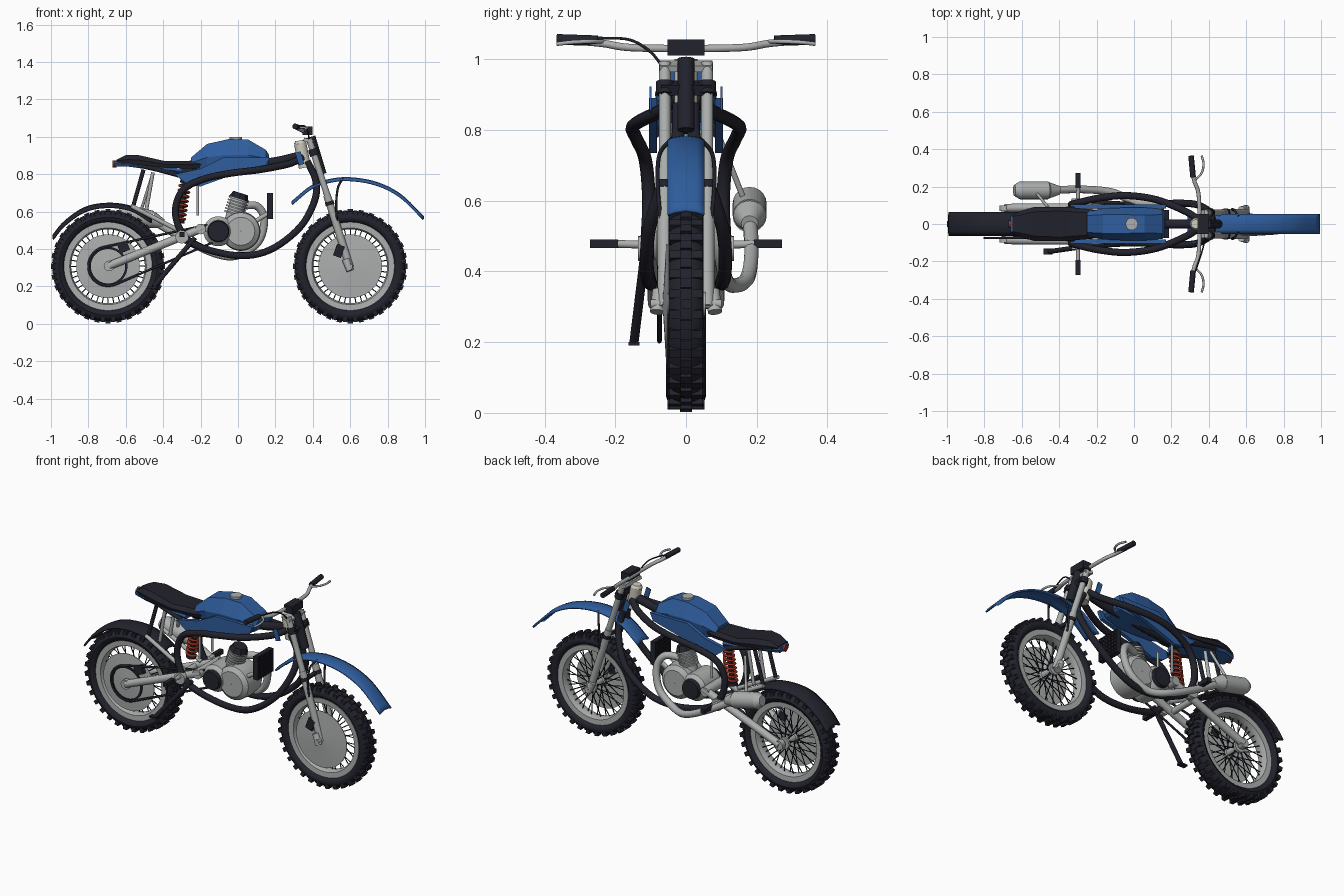
import bpy, bmesh, math
from mathutils import Vector, Matrix

if "Cube" in bpy.data.objects:
    bpy.data.objects.remove(bpy.data.objects["Cube"])

def material(name, c):
    m = bpy.data.materials.new(name)
    m.diffuse_color = (*c, 1)
    m.use_nodes = True
    m.node_tree.nodes["Principled BSDF"].inputs["Base Color"].default_value = m.diffuse_color
    return m
BLUE = material("blue", (.028, .11, .34))
DARK = material("dark", (.016, .016, .026))
GREY = material("light grey", (.41, .43, .42))
CREAM = material("cream", (.62, .60, .50))
RED = material("red", (.32, .03, .015))

# ---------- helpers ----------
def finish(bm, name, mat, angle=35):
    bmesh.ops.recalc_face_normals(bm, faces=bm.faces)
    me = bpy.data.meshes.new(name)
    bm.to_mesh(me); bm.free()
    me.materials.append(mat)
    if angle:
        me.polygons.foreach_set("use_smooth", [True] * len(me.polygons))
        me.set_sharp_from_angle(angle=math.radians(angle))
    ob = bpy.data.objects.new(name, me)
    bpy.context.collection.objects.link(ob)
    return ob

def cyl(bm, a, b, r1, r2=None, n=20):
    a, b = Vector(a), Vector(b)
    q = (b - a).to_track_quat('Z', 'Y').to_matrix().to_4x4()
    bmesh.ops.create_cone(bm, cap_ends=True, segments=n, radius1=r1, radius2=r1 if r2 is None else r2,
                          depth=(b - a).length, matrix=Matrix.Translation((a + b) / 2) @ q)

def box(bm, c, s, ry=0):
    m = Matrix.Translation(c) @ Matrix.Rotation(ry, 4, 'Y') @ Matrix.Diagonal((*s, 1))
    bmesh.ops.create_cube(bm, size=1, matrix=m)

def rod(name, mat, *segs):
    bm = bmesh.new()
    for s in segs: cyl(bm, *s)
    return finish(bm, name, mat)

def boxes(name, mat, *bs):
    bm = bmesh.new()
    for b in bs: box(bm, *b)
    return finish(bm, name, mat, 0)

def spline(pts, n=6):
    p = [Vector(v) for v in pts]
    p = [2 * p[0] - p[1]] + p + [2 * p[-1] - p[-2]]
    out = []
    for i in range(1, len(p) - 2):
        a, b, c, d = p[i - 1:i + 3]
        for k in range(n):
            t = k / n
            out.append(.5 * (2 * b + (c - a) * t + (2 * a - 5 * b + 4 * c - d) * t * t + (3 * b - a - 3 * c + d) * t ** 3))
    return out + [p[-2]]

def tube(name, mat, pts, r, n=6, closed=False):
    pts = spline(pts, n) if n else pts
    cu = bpy.data.curves.new(name, 'CURVE')
    cu.dimensions = '3D'; cu.bevel_depth = r; cu.bevel_resolution = 3; cu.use_fill_caps = True
    s = cu.splines.new('POLY'); s.points.add(len(pts) - 1); s.use_cyclic_u = closed
    for q, p in zip(s.points, pts): q.co = (*p, 1)
    tmp = bpy.data.objects.new(name + "_path", cu)
    bpy.context.collection.objects.link(tmp)
    bpy.context.view_layer.update()
    me = bpy.data.meshes.new_from_object(tmp.evaluated_get(bpy.context.evaluated_depsgraph_get()))
    bpy.data.objects.remove(tmp)
    bm = bmesh.new(); bm.from_mesh(me)
    return finish(bm, name, mat, 50)

def revolve(name, mat, prof, c, n=64, angle=35):
    # profile of (radius, y) turned about the y axis
    bm = bmesh.new()
    rings = [[bm.verts.new((c[0] + r * math.cos(t), y, c[1] + r * math.sin(t))) for r, y in prof]
             for t in (2 * math.pi * i / n for i in range(n))]
    for i in range(n):
        a, b = rings[i], rings[(i + 1) % n]
        for j in range(len(prof)):
            k = (j + 1) % len(prof)
            bm.faces.new((a[j], a[k], b[k], b[j]))
    return finish(bm, name, mat, angle)

def loft(name, mat, secs, angle=0):
    # sections: x, z bottom, z top, half width at bottom / middle / top
    bm = bmesh.new(); rings = []
    for x, zb, zt, wb, wm, wt in secs:
        zm = zb + (zt - zb) * .5
        half = [(wb, zb), (wm, zm), (wt, zt)]
        loop = half + [(-y, z) for y, z in reversed(half)]
        rings.append([bm.verts.new((x, y, z)) for y, z in loop])
    for a, b in zip(rings, rings[1:]):
        for j in range(6): bm.faces.new((a[j], a[(j + 1) % 6], b[(j + 1) % 6], b[j]))
    bm.faces.new(rings[0]); bm.faces.new(rings[-1])
    return finish(bm, name, mat, angle)

def fender(name, mat, pts, w, drop=.012):
    bm = bmesh.new(); rows = []
    path = spline([(x, 0, z) for x, z in pts], 5)
    for p in path:
        rows.append([bm.verts.new((p.x, w * u, p.z - drop * u * u)) for u in (-1, -.6, 0, .6, 1)])
    for a, b in zip(rows, rows[1:]):
        for j in range(4): bm.faces.new((a[j], a[j + 1], b[j + 1], b[j]))
    ob = finish(bm, name, mat, 40)
    so = ob.modifiers.new("thickness", 'SOLIDIFY'); so.thickness = .01
    return ob

def plate(name, mat, poly, y0, y1):
    bm = bmesh.new()
    f = bm.faces.new([bm.verts.new((x, y0, z)) for x, z in poly])
    ex = bmesh.ops.extrude_face_region(bm, geom=[f])
    bmesh.ops.translate(bm, verts=[v for v in ex['geom'] if isinstance(v, bmesh.types.BMVert)], vec=(0, y1 - y0, 0))
    return finish(bm, name, mat, 0)

# ---------- wheels ----------
for name, cx, w in (("front", .60, .05), ("rear", -.695, .056)):
    c = (cx, .308)
    ring = [(.262 + .034 * math.cos(t), w * math.sin(t)) for t in (2 * math.pi * i / 16 for i in range(16))]
    ring = [(r if r > .255 else max(r, .232), y) for r, y in ring]
    revolve(name + "_tyre", DARK, ring, c)
    revolve(name + "_rim", GREY, [(.236, -.036), (.236, .036), (.205, .034), (.197, .012), (.197, -.012), (.205, -.034)], c)
    revolve(name + "_hub", GREY, [(.008, -.06), (.03, -.06), (.03, -.04), (.02, -.035), (.02, .035), (.034, .04), (.034, .055), (.008, .055)], c, 32)
    revolve(name + "_disc", GREY, [(.006, -.066), (.17, -.056), (.17, -.052), (.006, -.054)], c, 64)
    bm, sp = bmesh.new(), bmesh.new()
    for i in range(32):
        t = 2 * math.pi * i / 32
        for off, y, ln in ((0, 0, .034), (.5, .62, .03), (.5, -.62, .03)):
            a = t + off * math.pi / 16
            r = .292 if y == 0 else .286
            m = Matrix.Translation((cx, 0, .308)) @ Matrix.Rotation(-a, 4, 'Y') @ Matrix.Translation((r, y * w, 0))
            bmesh.ops.create_cube(bm, size=1, matrix=m @ Matrix.Diagonal((.026, w * .62, ln * .8, 1)))
    for i in range(40):
        a = 2 * math.pi * i / 40
        b = a + (.35 if i % 4 < 2 else -.35)
        y = .042 if i % 2 else -.042
        cyl(sp, (cx + .026 * math.cos(b), y, .308 + .026 * math.sin(b)),
            (cx + .2 * math.cos(a), y * .1, .308 + .2 * math.sin(a)), .0028, n=6)
    finish(bm, name + "_tread_blocks", DARK, 0)
    finish(sp, name + "_spokes", DARK)
    rod(name + "_axle", GREY, ((cx, -.1, .308), (cx, .1, .308), .013))

# ---------- fork and steering ----------
for s, n in ((1, "left"), (-1, "right")):
    y = .06 * s
    rod(n + "_fork", GREY, ((.38, y, .99), (.51, y, .585), .017), ((.475, y, .69), (.6, y, .3), .0205))
    rod(n + "_axle_lug", GREY, ((.575, s * .075, .345), (.6, s * .082, .285), .02))
    rod(n + "_fork_clamp", DARK, ((.398, y, .935), (.41, y, .9), .025), ((.487, y, .655), (.493, y, .635), .024))
    boxes(n + "_fork_guard", BLUE, ((.33, s * .1, .885), (.03, .006, .07), -.3))
    # fender brace straps
    tube(n + "_fender_brace", DARK, [(.56, s * .04, .775), (.535, s * .075, .73), (.525, s * .08, .64), (.53, s * .07, .53)], .006)
boxes("fork_bridge", DARK, ((.405, 0, .918), (.045, .14, .03), .3), ((.49, 0, .643), (.02, .12, .016), .3))
boxes("top_clamp", GREY, ((.375, 0, .98), (.05, .15, .018), .3))
rod("steering_stem", DARK, ((.39, 0, 1.0), (.45, 0, .80), .024))
rod("head_tube", CREAM, ((.332, 0, .965), (.358, 0, .835), .033), ((.33, 0, .98), (.332, 0, .965), .024, .033))
boxes("instrument_box", DARK, ((.372, 0, 1.033), (.055, .106, .045)))
tube("handlebar", GREY, [(.305, -.36, 1.055), (.32, -.24, 1.045), (.345, -.16, 1.033), (.35, 0, 1.03),
                         (.345, .16, 1.033), (.32, .24, 1.045), (.305, .36, 1.055)], .011)
for s, n in ((1, "left"), (-1, "right")):
    rod(n + "_grip", DARK, ((.305, s * .365, 1.056), (.316, s * .25, 1.052), .015))
    tube(n + "_lever", GREY, [(.325, s * .235, 1.05), (.36, s * .27, 1.05), (.372, s * .32, 1.048), (.362, s * .365, 1.043)], .006)
tube("control_cable", DARK, [(.33, -.25, 1.06), (.36, -.16, 1.055), (.375, -.1, 1.02), (.38, -.06, .97)], .004)

# ---------- fenders ----------
fender("front_fender", BLUE, [(.285, .655), (.39, .74), (.49, .775), (.6, .784), (.74, .76), (.87, .695), (.995, .575)], .053)
fender("rear_fender", DARK, [(-.993, .475), (-.93, .55), (-.82, .625), (-.695, .648), (-.57, .63), (-.46, .565)], .064, .02)

# ---------- frame ----------
for s, n in ((1, "left"), (-1, "right")):
    tube(n + "_frame_loop", DARK, [(x, y * s, z) for x, y, z in (
        (.345, .025, .89), (.27, .07, .855), (.12, .13, .825), (-.04, .152, .805), (-.18, .14, .775), (-.295, .115, .715),
        (-.335, .105, .60), (-.295, .11, .48), (-.2, .11, .41), (0, .10, .365), (.17, .11, .395), (.33, .105, .515),
        (.41, .06, .66), (.415, .025, .77), (.37, .02, .87))], .019)
    tube(n + "_subframe", DARK, [(-.62, s * .05, .865), (-.45, s * .07, .83), (-.3, s * .085, .79)], .013)
    rod(n + "_rear_strut", DARK, ((-.505, s * .06, .825), (-.56, s * .06, .63), .011))
    rod(n + "_rear_stay", GREY, ((-.455, s * .05, .81), (-.49, s * .05, .61), .01),
        ((-.215, s * .06, .76), (-.215, s * .06, .58), .007))
    # swingarm
    rod(n + "_swingarm", GREY, ((-.18, s * .09, .515), (-.69, s * .086, .31), .022), ((-.69, s * .07, .31), (-.69, s * .1, .31), .028),
        ((-.3, s * .075, .49), (-.57, s * .07, .63), .012))
    # footpegs
    rod(n + "_footpeg_mount", GREY, ((-.3, s * .1, .465), (-.3, s * .135, .465), .035), ((-.3, s * .11, .475), (-.3, s * .2, .478), .011))
    boxes(n + "_footpeg", DARK, ((-.3, s * .232, .478), (.026, .08, .025)))
    # side panels
    plate(n + "_side_panel", BLUE, [(.17, .89), (.15, .845), (-.02, .80), (-.2, .735), (-.27, .745), (-.34, .80), (-.2, .83), (-.08, .89)], s * .082, s * .104)
rod("swingarm_pivot", GREY, ((-.2, -.11, .507), (-.2, .11, .507), .028))
rod("swingarm_bridge", GREY, ((-.34, -.08, .45), (-.34, .08, .45), .018))
tube("backbone", DARK, [(.34, 0, .9), (.15, 0, .86), (-.3, 0, .81)], .025)

# ---------- tank and seat ----------
loft("fuel_tank", BLUE, [(-.25, .83, .89, .05, .065, .045), (-.165, .82, .962, .07, .083, .05), (-.05, .82, .988, .075, .088, .05),
                         (.055, .82, .985, .075, .088, .048), (.15, .84, .93, .06, .08, .05), (.165, .85, .905, .05, .068, .04)])
rod("tank_cap", GREY, ((-.012, 0, .98), (-.012, 0, 1.0), .033))
loft("seat", DARK, [(-.65, .865, .878, .045, .05, .04), (-.60, .855, .902, .065, .072, .05), (-.53, .85, .902, .085, .092, .065),
                    (-.39, .835, .87, .085, .092, .07), (-.26, .83, .872, .075, .082, .06), (-.18, .83, .88, .06, .07, .05)], 30)
loft("seat_tail", BLUE, [(-.66, .842, .872, .04, .045, .04), (-.58, .84, .868, .065, .075, .07), (-.4, .815, .838, .07, .08, .075), (-.3, .80, .83, .07, .08, .07)])
rod("tail_light", RED, ((-.672, 0, .855), (-.65, 0, .855), .018))

# ---------- rear shock ----------
A, B = Vector((-.28, 0, .77)), Vector((-.315, 0, .54))
rod("shock_body", DARK, (A, B, .014), (A, A.lerp(B, .08), .028), (A.lerp(B, .92), B, .028))
tube("shock_spring", RED, [A.lerp(B, .08 + .84 * i / 96) + Vector((.028 * math.cos(i * math.pi / 6), .028 * math.sin(i * math.pi / 6), 0))
                           for i in range(97)], .007, 0)

# ---------- engine ----------
revolve("crankcase", GREY, [(.002, -.085), (.075, -.085), (.1, -.065), (.105, 0), (.1, .065), (.075, .085), (.002, .085)], (.015, .495), 32)
revolve("gearbox", GREY, [(.002, -.09), (.06, -.09), (.08, -.07), (.08, .07), (.06, .09), (.002, .09)], (-.105, .495), 32)
for s, n in ((1, "left"), (-1, "right")):
    rod(n + "_engine_cover", DARK, ((-.105, s * .08, .495), (-.105, s * .112, .495), .06, .054, 24))
bm = bmesh.new()
up = Vector((.3, 0, .954))
for i in range(6):
    p = Vector((-.022, 0, .585)) + up * (.016 * i)
    cyl(bm, p, p + up * .008, .055)
cyl(bm, (-.03, 0, .54), Vector((-.022, 0, .58)) + up * .1, .045)
finish(bm, "cylinder_fins", GREY)
p = Vector((-.022, 0, .585)) + up * .088
rod("cylinder_head", DARK, (p, p + up * .032, .054, .04, 8))
# radiator with raised grid
boxes("radiator", DARK, ((.17, 0, .63), (.022, .15, .14)), *[((.17, y * .024, .63), (.032, .005, .14)) for y in range(-3, 4)],
      *[((.17, 0, .63 + z * .022), (.032, .15, .005)) for z in range(-3, 4)])
rod("radiator_hose", GREY, ((.16, .04, .59), (.08, .04, .54), .012), ((.16, -.04, .59), (.08, -.04, .54), .012))

# ---------- exhaust ----------
tube("exhaust_pipe", GREY, [(.02, .03, .63), (.1, .06, .63), (.14, .08, .56), (.11, .1, .44), (0, .12, .365), (-.12, .17, .375),
                            (-.28, .185, .45), (-.46, .18, .555)], .021)
rod("muffler", GREY, ((-.4, .18, .535), (-.46, .18, .557), .024, .046), ((-.46, .18, .557), (-.61, .18, .592), .048),
    ((-.61, .18, .592), (-.64, .18, .599), .048, .03))
rod("muffler_bracket", GREY, ((-.46, .09, .79), (-.52, .165, .6), .008))

# ---------- chain drive ----------
R, r, P, Q = .105, .045, Vector((-.695, -.075, .308)), Vector((-.11, -.075, .495))
d = Q - P
a, t = math.atan2(d.z, d.x), math.acos((R - r) / d.length)
arc = lambda c, rad, a0, a1: [c + Vector((rad * math.cos(a0 + (a1 - a0) * i / 16), 0, rad * math.sin(a0 + (a1 - a0) * i / 16))) for i in range(17)]
tube("chain", DARK, arc(P, R, a + t, a + 2 * math.pi - t) + arc(Q, r, a - t, a + t), .0065, 0, True)
revolve("rear_sprocket", DARK, [(.092, -.078), (.104, -.078), (.104, -.072), (.092, -.072)], (-.695, .308), 40)

# ---------- brakes and kickstand ----------
boxes("front_caliper", DARK, ((.54, -.066, .39), (.045, .03, .065), .35))
boxes("rear_caliper", DARK, ((-.612, -.066, .41), (.055, .03, .05), -.4))
rod("kickstand", DARK, ((-.23, -.115, .46), (-.45, -.147, .2), .013))
boxes("kickstand_foot", DARK, ((-.46, -.147, .195), (.05, .03, .01)))
